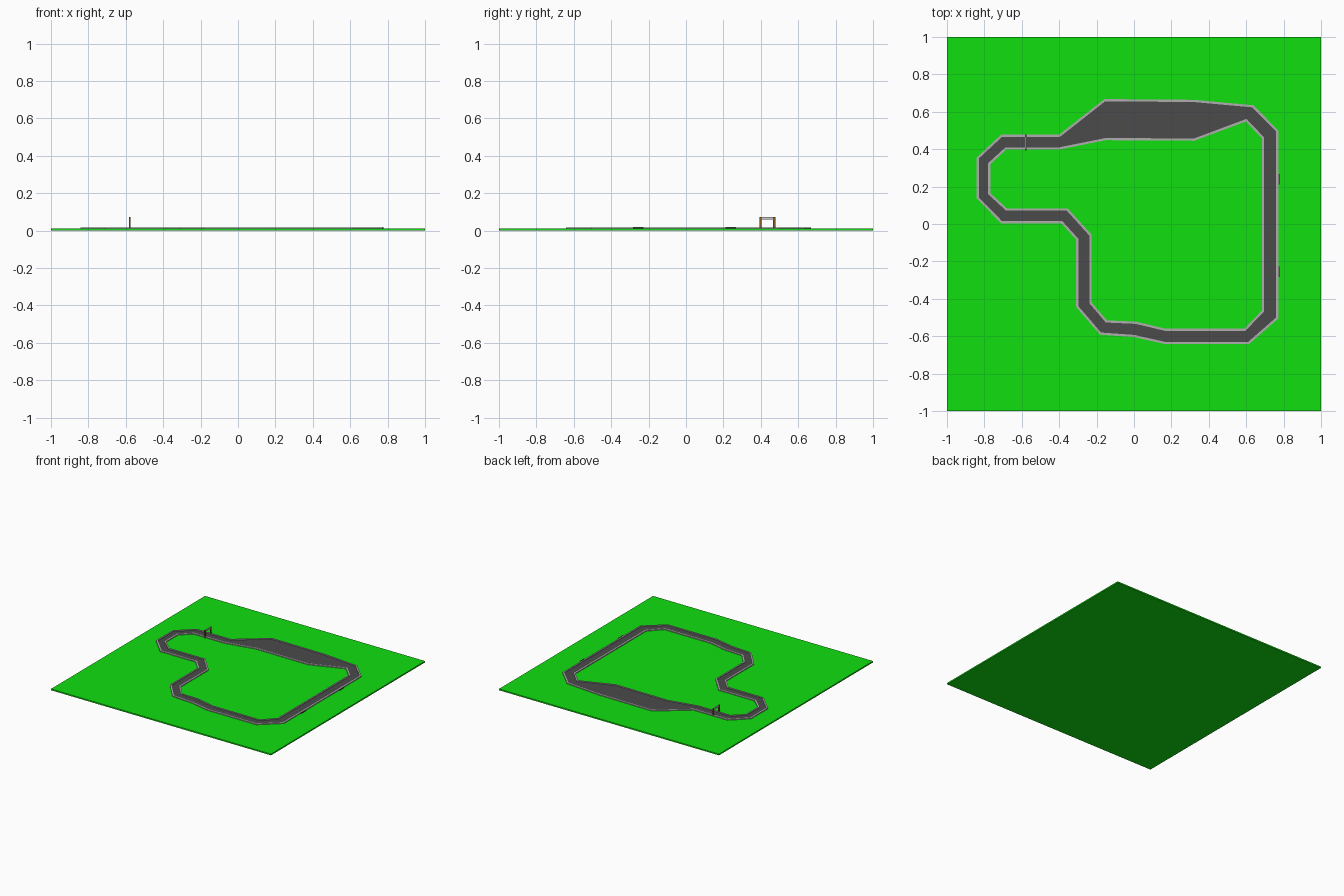
import bpy, bmesh
from mathutils import Vector

if "Cube" in bpy.data.objects:
    bpy.data.objects.remove(bpy.data.objects["Cube"])


def material(name, rgb):
    m = bpy.data.materials.new(name)
    m.diffuse_color = (*rgb, 1)
    m.use_nodes = True
    m.node_tree.nodes["Principled BSDF"].inputs["Base Color"].default_value = m.diffuse_color
    return m


green = material("grass_green", (0.005, 0.74, 0.005))
dark = material("asphalt_grey", (0.07, 0.07, 0.07))
light = material("kerb_grey", (0.43, 0.43, 0.43))
brown = material("post_brown", (0.25, 0.11, 0.02))
white = material("banner_white", (0.6, 0.6, 0.6))


def finish(name, bm, mat):
    bmesh.ops.recalc_face_normals(bm, faces=bm.faces)
    me = bpy.data.meshes.new(name)
    bm.to_mesh(me)
    bm.free()
    me.materials.append(mat)
    ob = bpy.data.objects.new(name, me)
    bpy.context.collection.objects.link(ob)
    return ob


def box(name, lo, hi, mat):
    bm = bmesh.new()
    bmesh.ops.create_cube(bm, size=1)
    for v in bm.verts:
        v.co = Vector([lo[i] if v.co[i] < 0 else hi[i] for i in range(3)])
    return finish(name, bm, mat)


def offset(loop, d):
    """Mitred copy of a closed loop, moved to the right of its direction by d."""
    out = []
    for i, p in enumerate(loop):
        a, p, b = Vector(loop[i - 1]), Vector(p), Vector(loop[(i + 1) % len(loop)])
        e, f = (p - a).normalized(), (b - p).normalized()
        n1, n2 = Vector((e.y, -e.x)), Vector((f.y, -f.x))
        out.append(tuple(p + (n1 + n2) * d / (1 + n1.dot(n2))))
    return out


def ring(name, outer, inner, z0, z1, mat):
    """Solid band between two closed loops."""
    bm = bmesh.new()
    rows = [[bm.verts.new((x, y, z)) for x, y in loop]
            for loop, z in ((outer, z0), (outer, z1), (inner, z1), (inner, z0))]
    n = len(outer)
    for k in range(4):
        r, s = rows[k], rows[(k + 1) % 4]
        for i in range(n):
            j = (i + 1) % n
            bm.faces.new((r[i], r[j], s[j], s[i]))
    return finish(name, bm, mat)


# Track edges, clockwise from the start straight, in matching pairs
outer = [(-0.71, 0.478), (-0.40, 0.478), (-0.158, 0.668), (0.32, 0.664), (0.638, 0.635),
         (0.772, 0.50), (0.772, -0.505), (0.615, -0.642), (0.165, -0.642), (0.0, -0.605),
         (-0.182, -0.592), (-0.31, -0.443), (-0.31, -0.083), (-0.388, 0.003),
         (-0.71, 0.003), (-0.842, 0.138), (-0.842, 0.355)]
inner = [(-0.683, 0.398), (-0.40, 0.398), (-0.15, 0.448), (0.322, 0.445), (0.598, 0.548),
         (0.684, 0.458), (0.684, -0.462), (0.59, -0.56), (0.17, -0.56), (0.01, -0.522),
         (-0.145, -0.515), (-0.226, -0.42), (-0.226, -0.058), (-0.355, 0.084),
         (-0.68, 0.084), (-0.768, 0.165), (-0.768, 0.32)]
W = 0.012
outer_in, inner_in = offset(outer, W), offset(inner, -W)

# Ground slab, road and raised kerbs
box("ground", (-1, -1, 0), (1, 1, 0.011), green)
ring("road", outer_in, inner_in, 0.009, 0.0135, dark)
ring("outer_kerb", outer, outer_in, 0.009, 0.018, light)
ring("inner_kerb", inner_in, inner, 0.009, 0.018, light)

# Start gate: two posts and a crossbar
for side, y in (("inner", 0.398), ("outer", 0.472)):
    box(f"gate_post_{side}", (-0.583, y - 0.006, 0.01), (-0.575, y + 0.006, 0.072), brown)
box("gate_crossbar", (-0.582, 0.404, 0.06), (-0.576, 0.466, 0.072), white)

# Small marker boards beside the track
for i, y in enumerate((0.24, -0.255)):
    box(f"side_board_{i + 1}", (0.772, y - 0.028, 0.01), (0.778, y + 0.028, 0.02), dark)
